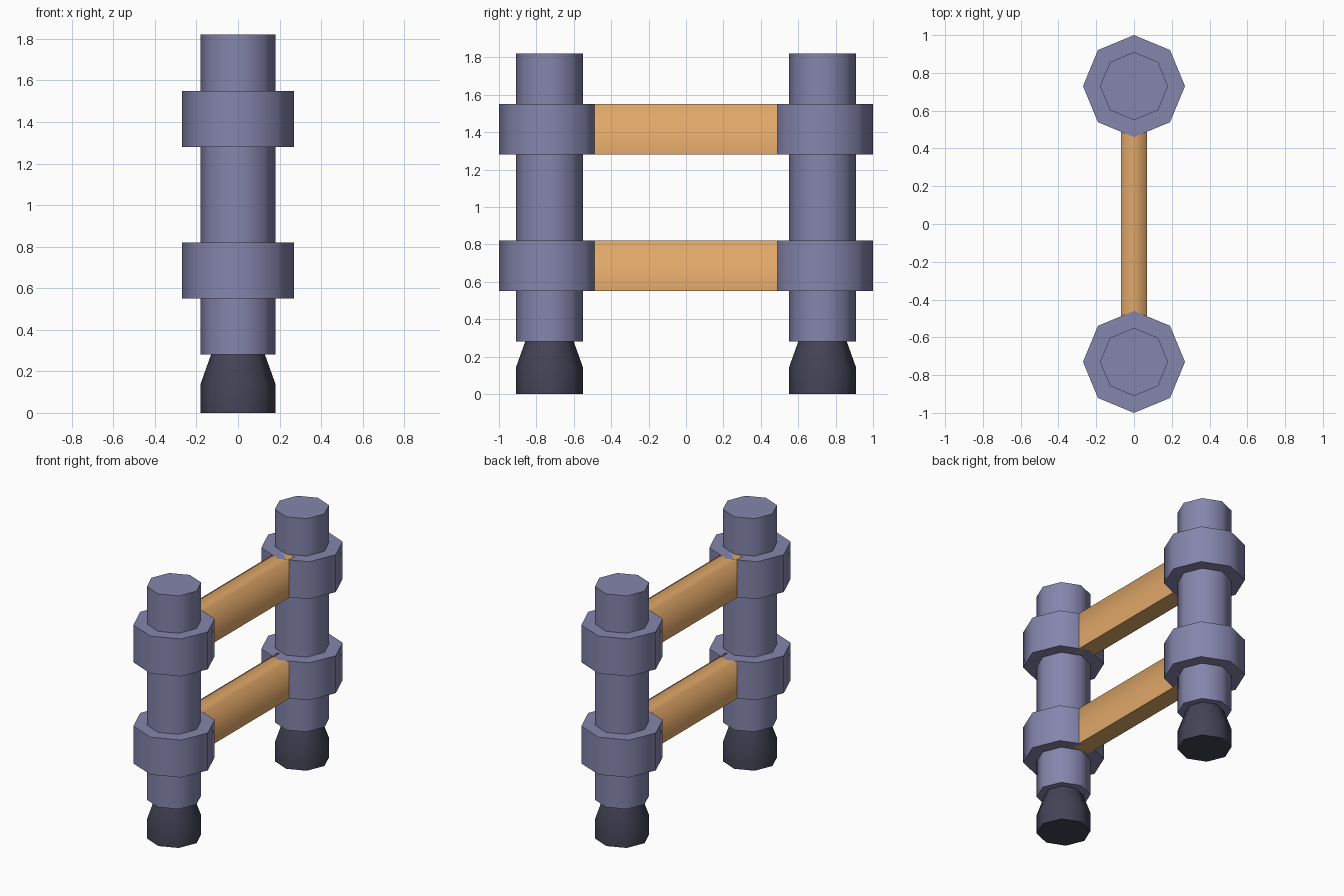
import bpy, bmesh, math

if "Cube" in bpy.data.objects:
    bpy.data.objects.remove(bpy.data.objects["Cube"])


def material(name, srgb):
    m = bpy.data.materials.new(name)
    lin = [((c / 255 + 0.055) / 1.055) ** 2.4 for c in srgb]
    m.diffuse_color = (*lin, 1)
    m.use_nodes = True
    m.node_tree.nodes["Principled BSDF"].inputs["Base Color"].default_value = m.diffuse_color
    return m


PURPLE = material("purple grey", (133, 133, 173))
DARK = material("dark grey", (67, 67, 86))
WOOD = material("orange wood", (224, 167, 104))


def finish(bm, name, mat, sharp):
    """Smooth faces, with sharp edges chosen by a rule."""
    bmesh.ops.recalc_face_normals(bm, faces=bm.faces)
    for f in bm.faces:
        f.smooth = True
    for e in bm.edges:
        e.smooth = not sharp(e)
    me = bpy.data.meshes.new(name)
    bm.to_mesh(me)
    bm.free()
    me.materials.append(mat)
    ob = bpy.data.objects.new(name, me)
    bpy.context.collection.objects.link(ob)


def octagon_column(name, y, profile, mat):
    """Eight-sided column from (radius, z) rings, capped at both ends."""
    bm = bmesh.new()
    rings = [[bm.verts.new((r * math.cos(k * math.pi / 4),
                            y + r * math.sin(k * math.pi / 4), z))
              for k in range(8)] for r, z in profile]
    for a, b in zip(rings, rings[1:]):
        for k in range(8):
            j = (k + 1) % 8
            bm.faces.new((a[k], a[j], b[j], b[k]))
    bm.faces.new(rings[0][::-1])
    bm.faces.new(rings[-1])
    finish(bm, name, mat, lambda e: e.calc_face_angle(0) > math.radians(60))


def rail(name, z0, z1):
    """Box rail whose two long top edges are softly shaded."""
    bm = bmesh.new()
    bmesh.ops.create_cube(bm, size=1)
    for v in bm.verts:
        v.co = (v.co.x * 0.135, v.co.y * 1.1, z0 if v.co.z < 0 else z1)

    def sharp(e):
        a, b = (v.co for v in e.verts)
        return not (abs(a.y - b.y) > 0.5 and a.z > z0 + 0.1)
    finish(bm, name, WOOD, sharp)


LEVELS = {"lower": (0.55, 0.82), "upper": (1.28, 1.55)}

# Posts with feet and collars
for side, y in (("front", -0.73), ("back", 0.73)):
    octagon_column(side + "_foot", y, [(0.18, 0), (0.18, 0.14), (0.13, 0.28)], DARK)
    octagon_column(side + "_post", y, [(0.18, 0.28), (0.18, 1.82)], PURPLE)
    for level, (z0, z1) in LEVELS.items():
        octagon_column(f"{side}_{level}_collar", y, [(0.27, z0), (0.27, z1)], PURPLE)

# Rails between the posts
for level, (z0, z1) in LEVELS.items():
    rail(level + "_rail", z0, z1)
